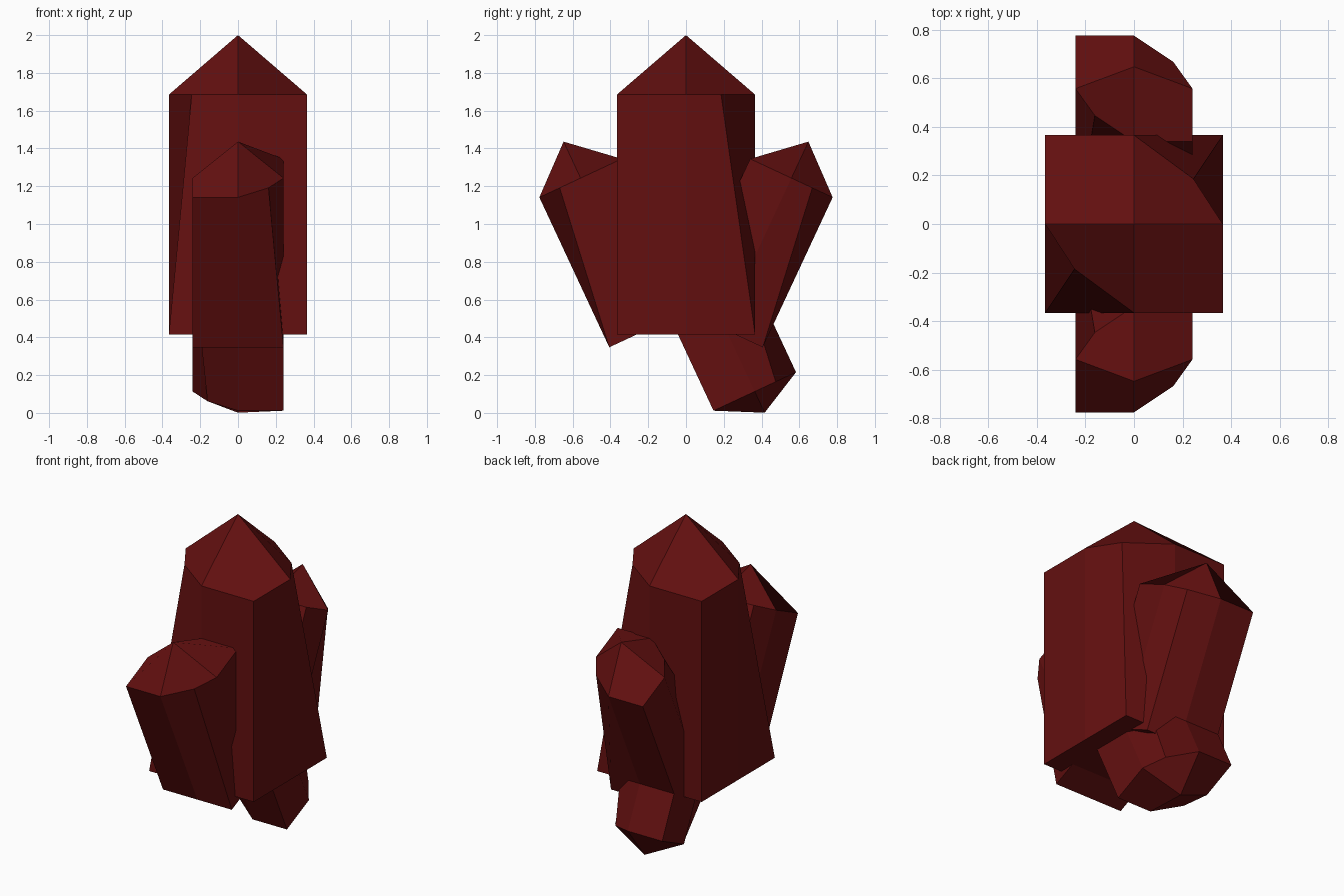
import bpy
import math
from mathutils import Matrix, Vector

if "Cube" in bpy.data.objects:
    bpy.data.objects.remove(bpy.data.objects["Cube"])

red = bpy.data.materials.new("dark red crystal")
red.diffuse_color = (0.125, 0.005, 0.005, 1)
red.use_nodes = True
red.node_tree.nodes["Principled BSDF"].inputs["Base Color"].default_value = red.diffuse_color

# Half outline of the shaft; the opposite half is its point reflection.
HALF = [(1, 0), (0.67, 0.507), (0, 1), (-1, 1)]
HALF_BASE = [(1, 0), (1, 1), (0, 1), (-1, 1)]


def ring(half, width, flip, z):
    pts = half + [(-x, -y) for x, y in half]
    return [(x * width, y * width * flip, z) for x, y in pts]


def crystal(name, width, length, tip, shoulder, tilt, flip):
    """Square base, two chamfered corners at the shoulder, four-sided tip."""
    verts = ring(HALF, width, flip, 0) + ring(HALF_BASE, width, flip, -length) + [(0, 0, tip)]
    faces = [(16, i, i + 1, (i + 2) % 8) for i in range(0, 8, 2)]            # tip
    faces += [(i + 8, (i + 1) % 8 + 8, (i + 1) % 8, i) for i in range(8)]    # shaft
    faces.append(tuple(range(15, 7, -1)))                                  # base
    if flip < 0:
        faces = [(f[0],) + tuple(reversed(f[1:])) for f in faces]
    mesh = bpy.data.meshes.new(name)
    mesh.from_pydata(verts, [], faces)
    mesh.materials.append(red)
    mesh.update()
    obj = bpy.data.objects.new(name, mesh)
    obj.matrix_world = (Matrix.Translation(Vector(shoulder))
                        @ Matrix.Rotation(math.radians(tilt), 4, 'X'))
    bpy.context.collection.objects.link(obj)
    return obj


# Upright centre, two leaning side crystals, one pointing down at the back
crystal("main_crystal", 0.366, 1.27, 0.315, (0, 0, 1.685), 0, 1)
crystal("front_crystal", 0.241, 0.876, 0.213, (0, -0.558, 1.243), 25, -1)
crystal("back_crystal", 0.241, 0.876, 0.213, (0, 0.558, 1.243), -25, 1)
crystal("lower_crystal", 0.241, 0.876, 0.124, (0, 0.364, 0.1135), -155, -1)
